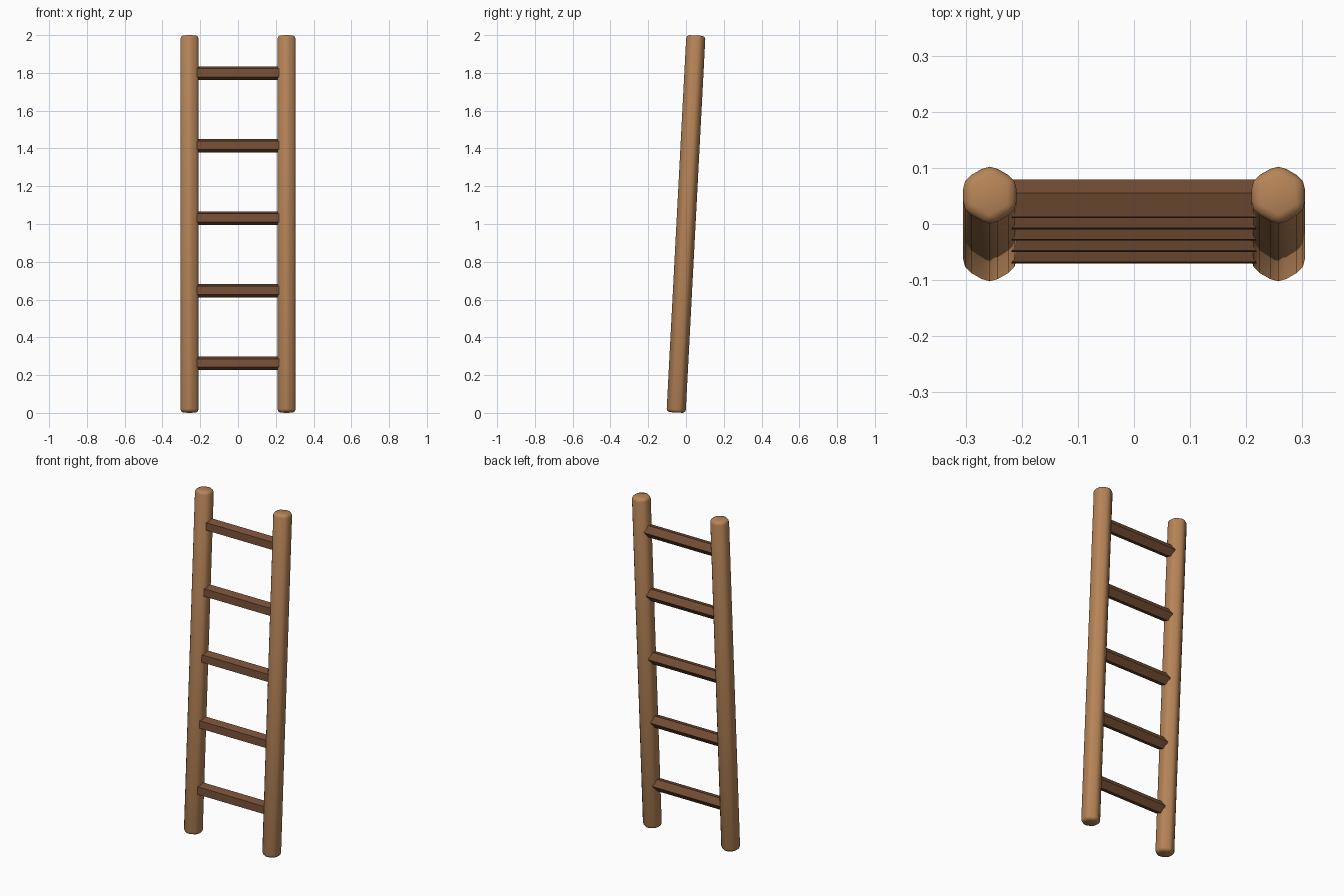
import bpy
import math
from mathutils import Matrix

if "Cube" in bpy.data.objects:
    bpy.data.objects.remove(bpy.data.objects["Cube"])

TILT = Matrix.Translation((0, 0, 1)) @ Matrix.Rotation(math.radians(-3), 4, 'X')


def material(name, rgb):
    m = bpy.data.materials.new(name)
    m.diffuse_color = (*rgb, 1)
    m.use_nodes = True
    m.node_tree.nodes["Principled BSDF"].inputs["Base Color"].default_value = m.diffuse_color
    return m


light_wood = material("light wood", (0.47, 0.232, 0.097))
dark_wood = material("dark wood", (0.185, 0.08, 0.038))


def rod(name, sides, radius, length, local, mat):
    """Prism placed in the leaning ladder's own frame."""
    bpy.ops.mesh.primitive_cylinder_add(vertices=sides, radius=radius, depth=length)
    ob = bpy.context.object
    ob.name = name
    ob.data.materials.append(mat)
    ob.matrix_world = TILT @ local
    return ob


# Two hexagonal side rails with softened edges
for side, x in (("left", -0.257), ("right", 0.257)):
    rail = rod(side + "_rail", 6, 0.055, 1.9985, Matrix.Translation((x, 0, 0)), light_wood)
    bevel = rail.modifiers.new("soft edges", 'BEVEL')
    bevel.width = 0.0165
    bevel.segments = 2
    bevel.limit_method = 'ANGLE'
    bpy.ops.object.shade_smooth()

# Five pentagonal rungs, flat side to the front
for i in range(5):
    z = (i - 2) * 0.3845 + 0.031
    local = Matrix.Translation((0, 0, z)) @ Matrix.Rotation(math.radians(90), 4, 'Y')
    rod(f"rung_{i + 1}", 5, 0.0375, 0.44, local, dark_wood)
